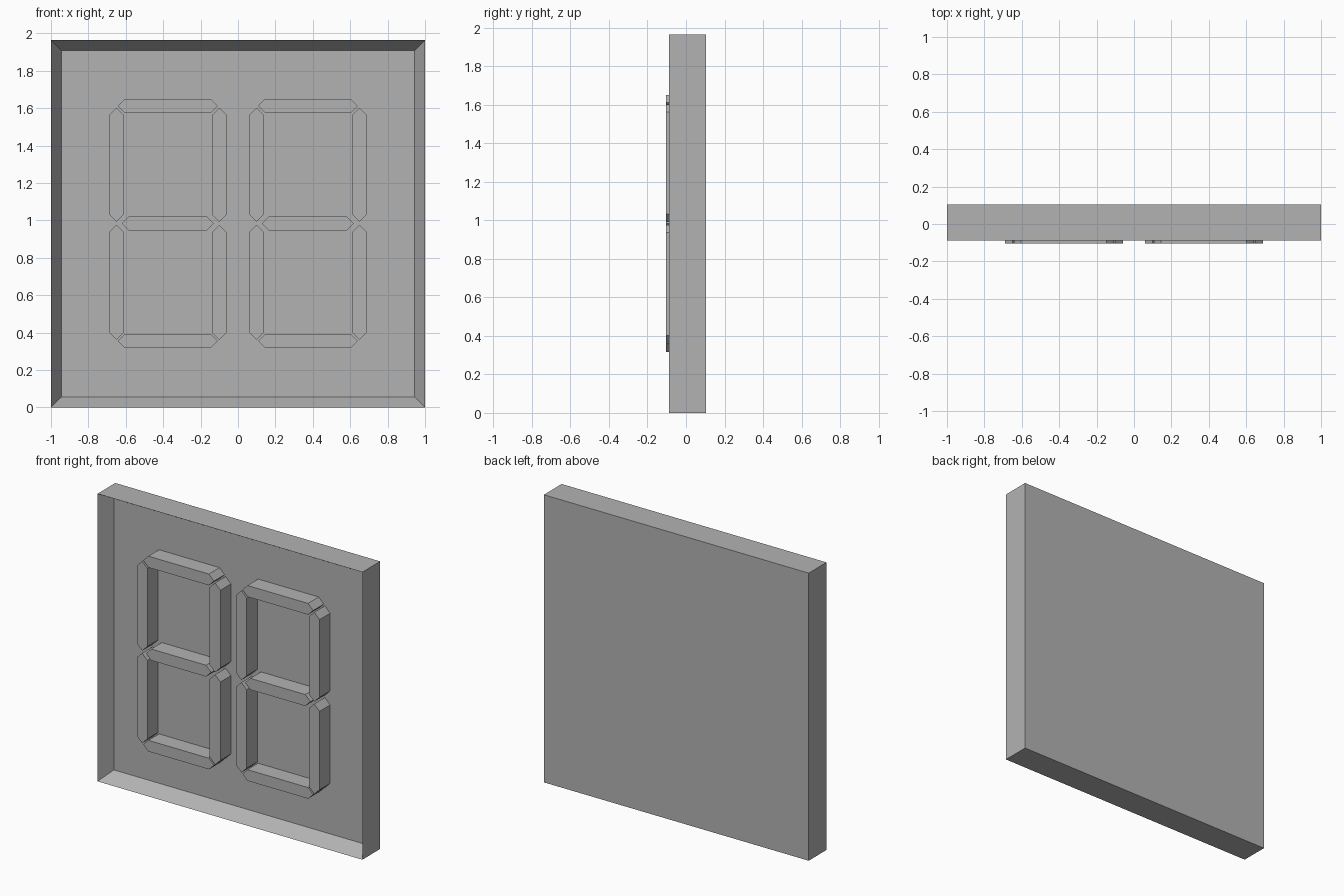
import bpy
import bmesh

cube = bpy.data.objects.get("Cube")
if cube:
    bpy.data.objects.remove(cube, do_unlink=True)

# One grey for the whole display
GREY = (0.45, 0.45, 0.45, 1)
grey = bpy.data.materials.new("plain grey")
grey.use_nodes = True
grey.diffuse_color = GREY
grey.node_tree.nodes["Principled BSDF"].inputs["Base Color"].default_value = GREY

HEIGHT = 1.963
FRONT, BACK, FLOOR = -0.087, 0.105, 0.01
SEGMENT_FRONT = -0.105


def add_object(name, bm):
    bmesh.ops.recalc_face_normals(bm, faces=bm.faces)
    mesh = bpy.data.meshes.new(name)
    bm.to_mesh(mesh)
    bm.free()
    mesh.materials.append(grey)
    obj = bpy.data.objects.new(name, mesh)
    bpy.context.collection.objects.link(obj)


def prism(outline, front, back):
    """Extrude an (x, z) outline from front to back."""
    bm = bmesh.new()
    face = bm.faces.new([bm.verts.new((x, front, z)) for x, z in outline])
    result = bmesh.ops.extrude_face_region(bm, geom=[face], use_keep_orig=True)
    verts = [v for v in result["geom"] if isinstance(v, bmesh.types.BMVert)]
    bmesh.ops.translate(bm, verts=verts, vec=(0, back - front, 0))
    bmesh.ops.recalc_face_normals(bm, faces=bm.faces)
    return bm


def segment(name, x0, x1, z0, z1):
    """Six-sided bar, pointed at both ends of its longer side."""
    cx, cz = (x0 + x1) / 2, (z0 + z1) / 2
    if x1 - x0 > z1 - z0:
        t = (z1 - z0) / 2
        outline = [(x0, cz), (x0 + t, z0), (x1 - t, z0),
                   (x1, cz), (x1 - t, z1), (x0 + t, z1)]
    else:
        t = (x1 - x0) / 2
        outline = [(cx, z0), (x1, z0 + t), (x1, z1 - t),
                   (cx, z1), (x0, z1 - t), (x0, z0 + t)]
    add_object(name, prism(outline, SEGMENT_FRONT, FLOOR))


# Panel with a recessed front
panel = prism([(-1, 0), (1, 0), (1, HEIGHT), (-1, HEIGHT)], FRONT, BACK)
front = min(panel.faces, key=lambda f: f.calc_center_median().y)
bmesh.ops.inset_region(panel, faces=[front], thickness=0.079)
bmesh.ops.translate(panel, verts=front.verts, vec=(0, FLOOR - FRONT, 0))
add_object("recessed_panel", panel)

# Two digits of seven segments each
for side, x in (("right", -0.375), ("left", 0.374)):
    segment(side + "_digit_top", x - 0.267, x + 0.267, 1.573, 1.65)
    segment(side + "_digit_middle", x - 0.246, x + 0.246, 0.944, 1.022)
    segment(side + "_digit_bottom", x - 0.267, x + 0.267, 0.317, 0.393)
    for edge, s in (("right", -1), ("left", 1)):
        x0, x1 = sorted((x + s * 0.235, x + s * 0.315))
        segment(f"{side}_digit_upper_{edge}", x0, x1, 0.992, 1.602)
        segment(f"{side}_digit_lower_{edge}", x0, x1, 0.361, 0.976)
